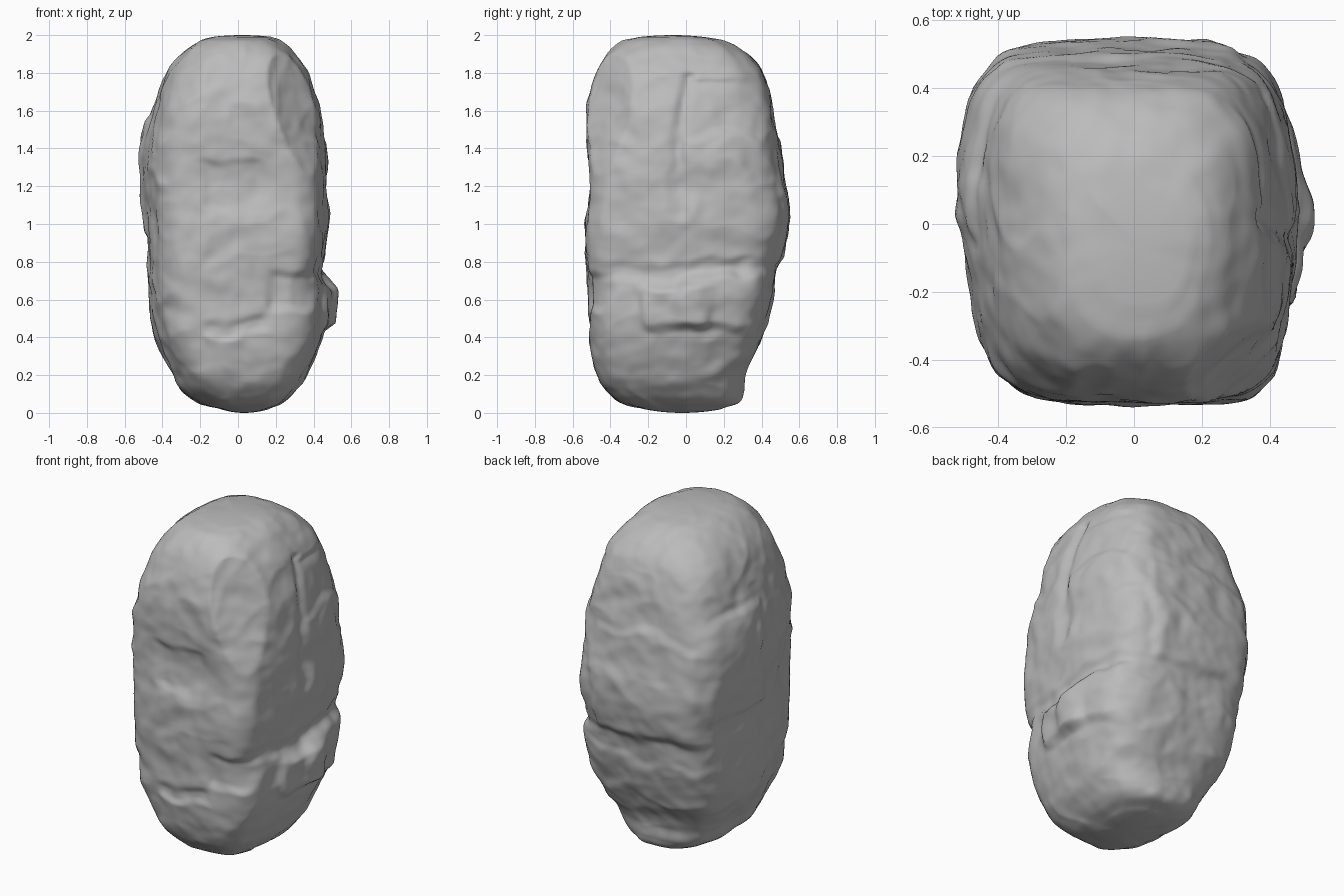
import bpy, bmesh, math
from mathutils import Vector, noise

cube = bpy.data.objects.get("Cube")
if cube:
    bpy.data.objects.remove(cube)

# Outline of the boulder: height, x min, x max, y min, y max
OUTLINE = [
    (0.02, -0.10, 0.16, -0.22, 0.18), (0.05, -0.20, 0.24, -0.34, 0.27),
    (0.11, -0.29, 0.31, -0.42, 0.30), (0.20, -0.34, 0.37, -0.47, 0.31),
    (0.40, -0.44, 0.45, -0.51, 0.40), (0.60, -0.47, 0.47, -0.51, 0.46),
    (0.80, -0.48, 0.46, -0.53, 0.49), (1.00, -0.48, 0.48, -0.53, 0.53),
    (1.20, -0.50, 0.48, -0.51, 0.51), (1.40, -0.50, 0.47, -0.52, 0.49),
    (1.60, -0.45, 0.44, -0.52, 0.46), (1.80, -0.38, 0.37, -0.47, 0.41),
    (1.90, -0.30, 0.30, -0.42, 0.33), (1.97, -0.20, 0.22, -0.34, 0.21),
    (1.99, -0.12, 0.17, -0.25, 0.12),
]
SIDES, RINGS = 180, 200
FOOT, CROWN = OUTLINE[0][0], OUTLINE[-1][0]

# Worn steps: direction, along min/max, height min/max, push outwards
STEPS = [
    ((1, 0), -0.05, 0.02, 1.05, 1.8, -0.025),
    ((1, 0), 0.03, 0.4, 1.47, 1.75, -0.018),
    ((1, 0), -0.5, 0.3, 0.72, 0.8, -0.015),
    ((1, 0), -0.22, 0.12, 0.43, 0.68, 0.03),
    ((1, 0), 0.0, 0.38, 0.42, 0.74, 0.025),
    ((0, -1), -0.16, 0.1, 1.1, 1.33, -0.012),
    ((0, -1), -0.2, 0.17, 0.42, 0.5, -0.015),
    ((0, -1), 0.2, 0.4, 0.55, 0.75, -0.02),
    ((0, 1), -0.4, 0.3, 0.82, 1.42, 0.015),
    ((0, 1), -0.4, 0.4, 0.66, 0.8, -0.012),
    ((-1, 0), -0.05, 0.4, 0.95, 1.53, 0.022),
]


def smooth(t):
    t = min(max(t, 0), 1)
    return t * t * (3 - 2 * t)


def band(v, low, high, soft):
    return smooth((v - low) / soft + 0.5) * smooth((high - v) / soft + 0.5)


def section(z):
    """Blend the outline keys with a cubic through the neighbouring keys."""
    i = max(k for k in range(len(OUTLINE) - 1) if OUTLINE[k][0] <= z + 1e-6)
    a, b = OUTLINE[i], OUTLINE[i + 1]
    t = (z - a[0]) / (b[0] - a[0])
    p, n = OUTLINE[max(i - 1, 0)], OUTLINE[min(i + 2, len(OUTLINE) - 1)]
    out = []
    for k in range(1, 5):
        ma = (b[k] - p[k]) / (b[0] - p[0]) * (b[0] - a[0])
        mb = (n[k] - a[k]) / (n[0] - a[0]) * (b[0] - a[0])
        out.append(a[k] * (1 + 2 * t) * (1 - t) ** 2 + ma * t * (1 - t) ** 2
                   + b[k] * t * t * (3 - 2 * t) + mb * t * t * (t - 1))
    return out


def corner_sharpness(c, d):
    """Squareness of the corner that faces direction (c, d)."""
    if d < 0:
        return 3.2 if c > 0 else 1.8
    return 1.8 if c > 0 else 2.6


def weather(p, out):
    """Shift a surface point by the steps and by uneven stone grain."""
    drift = noise.noise_vector(p * 4) * 0.07 + noise.noise_vector(p * 10) * 0.02
    q = p + drift
    push = 0
    for (dx, dy), u0, u1, z0, z1, depth in STEPS:
        facing = smooth((out.x * dx + out.y * dy - 0.5) * 3)
        along = q.y if dx else q.x
        push += depth * facing * band(along, u0, u1, 0.08) * band(q.z, z0, z1, 0.06)
    push += 0.009 * noise.noise(q * 4) + 0.008 * noise.noise(q * 8)
    push += 0.004 * noise.noise(p * 15) - 0.016 * abs(noise.noise(q * 5))
    return p + out * (push + 0.004)


def build_boulder():
    bm = bmesh.new()
    rings = []
    for r in range(RINGS + 1):
        # Rings crowd together towards the crown and the foot
        s = r / RINGS
        z = FOOT + (CROWN - FOOT) * (0.45 * s + 0.55 * (1 - math.cos(math.pi * s)) / 2)
        x0, x1, y0, y1 = section(z)
        ring = []
        for k in range(SIDES):
            a = math.tau * k / SIDES
            c, d = math.cos(a), math.sin(a)
            power = 2.5 + corner_sharpness(c, d) * math.sin(math.pi * s)
            reach = (abs(c) ** power + abs(d) ** power) ** (-1 / power)
            x = (x0 + x1) / 2 + (x1 - x0) / 2 * reach * c
            y = (y0 + y1) / 2 + (y1 - y0) / 2 * reach * d
            # Sides draw in towards the front and, less, the back
            x *= 1 - (0.08 if y < 0 else 0.04) * smooth(abs(y) / 0.4)
            # Long sloping facet cut off the front left corner
            over = x - y - (0.96 - 0.4 * max(z - 0.95, 0))
            if over > 0 and z > 0.9:
                x, y = x - 0.45 * over, y + 0.45 * over
            out = Vector((c, d, 2.5 * (s - 0.5) ** 3)).normalized()
            ring.append(bm.verts.new(weather(Vector((x, y, z)), out)))
        rings.append(ring)
    for low, high in zip(rings, rings[1:]):
        for k in range(SIDES):
            n = (k + 1) % SIDES
            bm.faces.new((low[k], low[n], high[n], high[k]))
    # Domed caps made of shrinking rings
    for ring, tip, flip in ((rings[0], 0.0, True), (rings[-1], 2.0, False)):
        centre = sum((v.co for v in ring), Vector()) / SIDES
        previous = ring
        for step in range(1, 9):
            f = 1 - step / 9
            inner = []
            for v in ring:
                co = centre.lerp(v.co, f)
                co.z = tip + (v.co.z - tip) * f * f
                inner.append(bm.verts.new(co))
            for k in range(SIDES):
                n = (k + 1) % SIDES
                quad = (previous[k], previous[n], inner[n], inner[k])
                bm.faces.new(quad[::-1] if flip else quad)
            previous = inner
        bm.faces.new(previous[::-1] if flip else previous)
    bmesh.ops.recalc_face_normals(bm, faces=bm.faces)
    mesh = bpy.data.meshes.new("boulder")
    bm.to_mesh(mesh)
    bm.free()
    return mesh


# Plain grey stone
stone = bpy.data.materials.new("grey_stone")
stone.use_nodes = True
grey = (0.5, 0.5, 0.5, 1)
stone.diffuse_color = grey
stone.node_tree.nodes["Principled BSDF"].inputs["Base Color"].default_value = grey

boulder = bpy.data.objects.new("boulder", build_boulder())
bpy.context.collection.objects.link(boulder)
boulder.data.materials.append(stone)
bpy.context.view_layer.objects.active = boulder
boulder.select_set(True)
bpy.ops.object.shade_smooth_by_angle(angle=math.radians(60))
